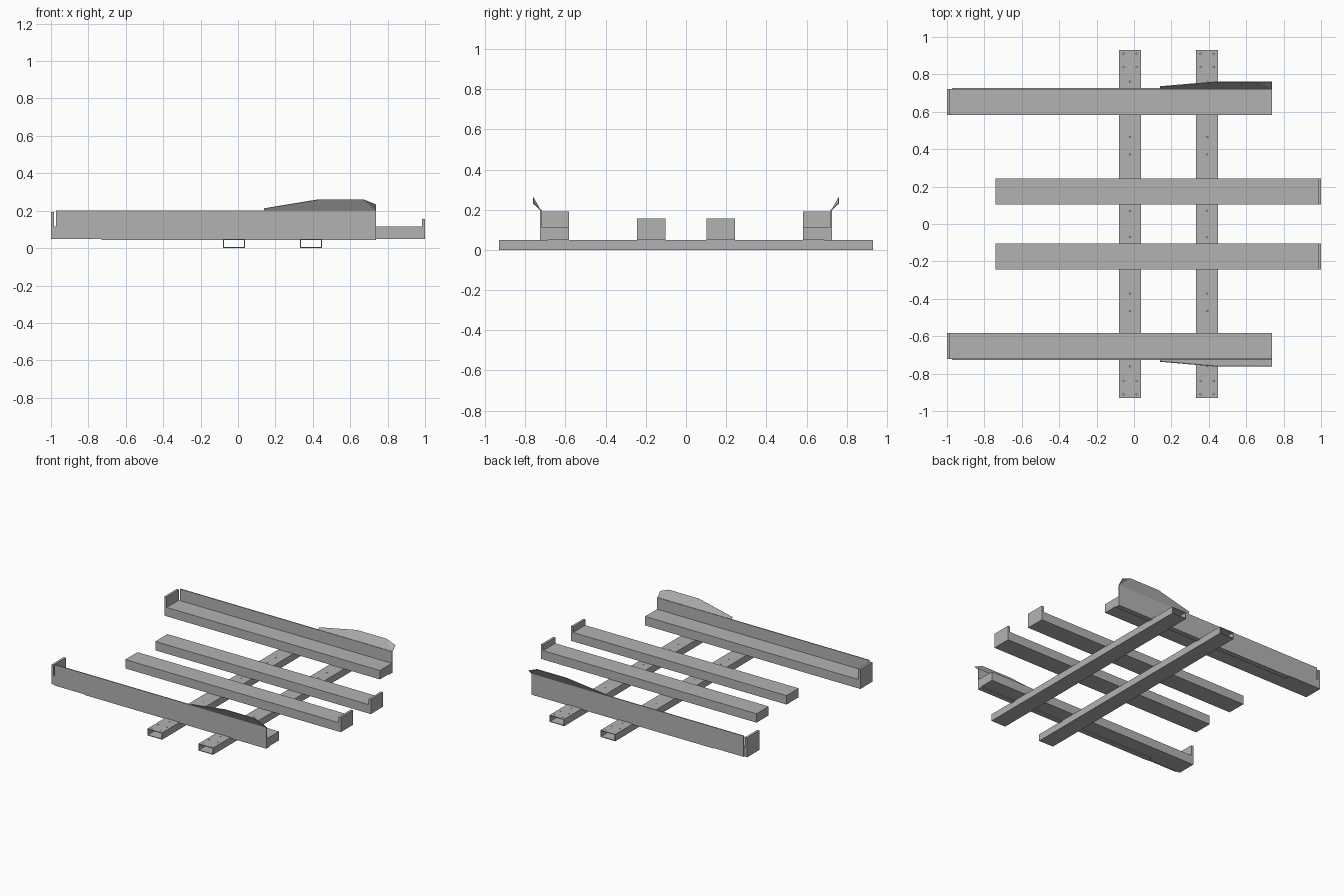
import bpy, bmesh

cube = bpy.data.objects.get("Cube")
if cube:
    bpy.data.objects.remove(cube, do_unlink=True)

steel = bpy.data.materials.new("plain_grey_steel")
steel.use_nodes = True
GREY = (0.45, 0.45, 0.45, 1)
steel.diffuse_color = GREY
steel.node_tree.nodes["Principled BSDF"].inputs["Base Color"].default_value = GREY


def make(name, bm):
    """Turn a bmesh into a named steel object."""
    bmesh.ops.recalc_face_normals(bm, faces=bm.faces)
    mesh = bpy.data.meshes.new(name)
    bm.to_mesh(mesh)
    bm.free()
    mesh.materials.append(steel)
    obj = bpy.data.objects.new(name, mesh)
    bpy.context.collection.objects.link(obj)
    return obj


def prism(name, points, place, start, end):
    """Extrude a 2D profile; place(u, v, t) gives the 3D position."""
    bm = bmesh.new()
    face = bm.faces.new([bm.verts.new(place(u, v, start)) for u, v in points])
    shift = [b - a for a, b in zip(place(0, 0, start), place(0, 0, end))]
    ext = bmesh.ops.extrude_face_region(bm, geom=[face])
    verts = [e for e in ext["geom"] if isinstance(e, bmesh.types.BMVert)]
    bmesh.ops.translate(bm, verts=verts, vec=shift)
    # the extrude leaves the starting cap in place only when it was kept
    loose = [e for e in bm.edges if e.is_boundary]
    if loose:
        bmesh.ops.holes_fill(bm, edges=loose)
    return make(name, bm)


def along_y(x, z, y):
    return (x, y, z)


def box(name, x, y, z):
    rect = [(x[0], z[0]), (x[1], z[0]), (x[1], z[1]), (x[0], z[1])]
    return prism(name, rect, along_y, y[0], y[1])


def hollow_tube(name, x0, x1, half, top, wall):
    """Open-ended rectangular tube running along y."""
    bm = bmesh.new()
    rings = []
    for y in (-half, half):
        for d in (0, wall):
            corners = [(x0 + d, d), (x1 - d, d), (x1 - d, top - d), (x0 + d, top - d)]
            rings.append([bm.verts.new((x, y, z)) for x, z in corners])
    for a, b in ((0, 1), (2, 3), (0, 2), (1, 3)):
        for i in range(4):
            j = (i + 1) % 4
            bm.faces.new((rings[a][i], rings[a][j], rings[b][j], rings[b][i]))
    return make(name, bm)


def drill(obj, centres, top):
    """Cut small round bolt holes through the upper wall."""
    bm = bmesh.new()
    for x, y in centres:
        ret = bmesh.ops.create_cone(bm, cap_ends=True, segments=8, radius1=0.004,
                                    radius2=0.004, depth=0.02)
        bmesh.ops.translate(bm, verts=ret["verts"], vec=(x, y, top))
    cutter = make("hole_cutter", bm)
    cutter.hide_render = True
    mod = obj.modifiers.new("holes", 'BOOLEAN')
    mod.operation = 'DIFFERENCE'
    mod.solver = 'EXACT'
    mod.object = cutter
    bpy.context.view_layer.objects.active = obj
    bpy.ops.object.modifier_apply(modifier=mod.name)
    bpy.data.objects.remove(cutter, do_unlink=True)


# Cross tubes with bolt holes
for name, mid in (("centre_cross_tube", -0.021), ("left_cross_tube", 0.391)):
    tube = hollow_tube(name, mid - 0.059, mid + 0.059, 0.93, 0.05, 0.005)
    spots = []
    for s in (-1, 1):
        spots += [(mid + d, s * y) for y in (0.91, 0.84) for d in (-0.035, 0.035)]
        spots += [(mid, s * y) for y in (0.76, 0.465, 0.372, 0.07)]
    drill(tube, spots, 0.05)

for s, side in ((-1, "front"), (1, "back")):
    # Inner rails with a raised end lip
    prism(side + "_inner_rail",
          [(-0.74, 0.05), (1, 0.05), (1, 0.157), (0.983, 0.157),
           (0.983, 0.115), (-0.74, 0.115)],
          along_y, s * 0.103, s * 0.243)

    # Outer rails with an end lip, a tall side wall and a folded strip below
    prism(side + "_outer_rail",
          [(-1, 0.05), (0.738, 0.05), (0.738, 0.115), (-0.983, 0.115),
           (-0.983, 0.192), (-1, 0.192)],
          along_y, s * 0.582, s * 0.722)
    box(side + "_side_wall", (-0.972, 0.738), (s * 0.720, s * 0.727), (0.048, 0.2))
    box(side + "_folded_strip", (-0.73, 0.738), (s * 0.69, s * 0.727), (0.044, 0.051))

    # Flared guide with a bent corner
    bm = bmesh.new()
    low_a, low_b, top_a, top_b, top_c, tip = [
        bm.verts.new((x, s * y, z)) for x, y, z in (
            (0.14, 0.725, 0.198), (0.738, 0.725, 0.198), (0.14, 0.735, 0.212),
            (0.43, 0.76, 0.26), (0.67, 0.76, 0.26), (0.738, 0.76, 0.232))]
    bm.faces.new((low_a, low_b, top_c, top_b, top_a))
    bm.faces.new((low_b, tip, top_c))
    flare = make(side + "_flared_guide", bm)
    solid = flare.modifiers.new("thickness", 'SOLIDIFY')
    solid.thickness = 0.004
    solid.offset = 0
